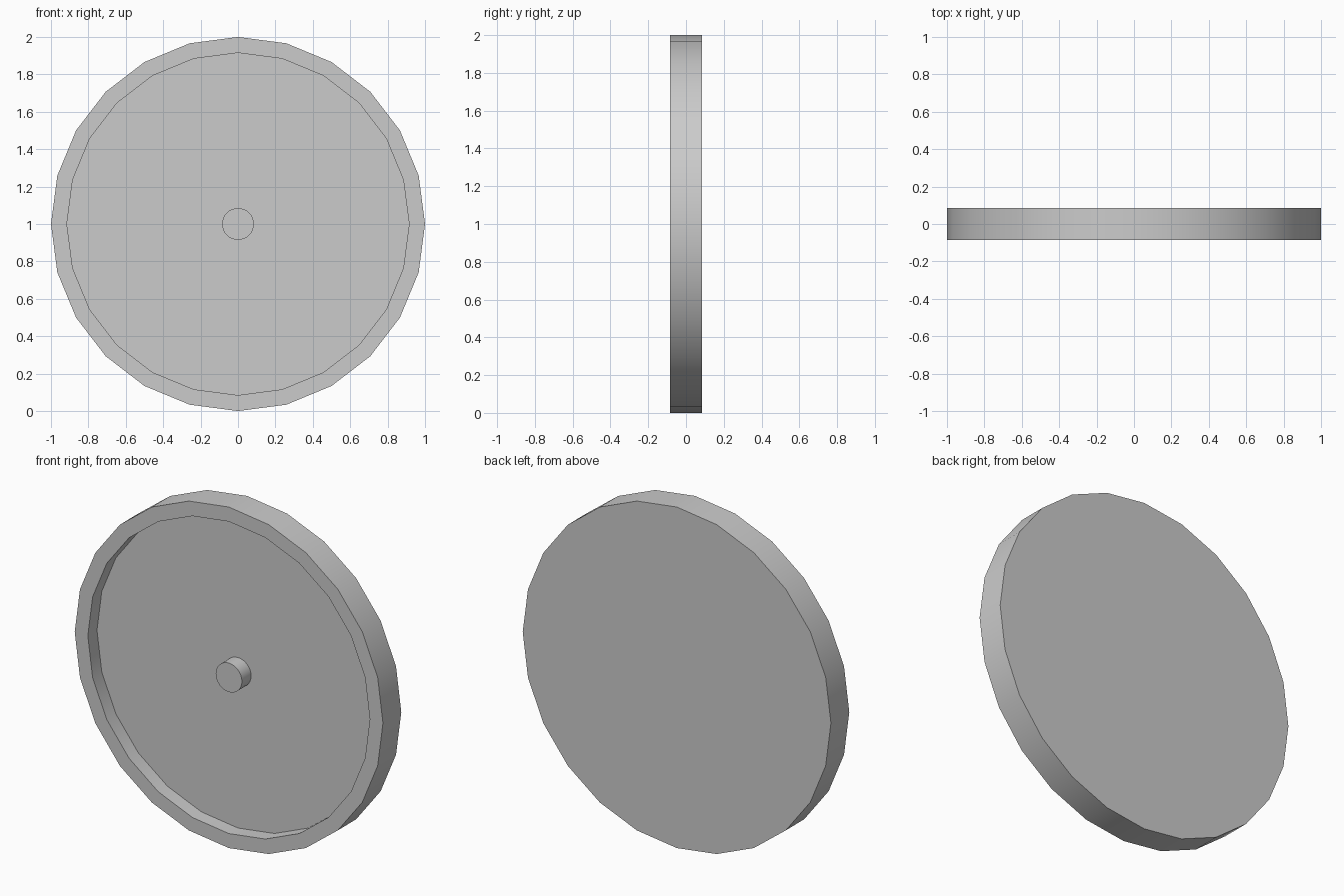
import bpy, bmesh
from math import cos, sin, pi, radians

if "Cube" in bpy.data.objects:
    bpy.data.objects.remove(bpy.data.objects["Cube"])

HALF = 0.085  # half thickness


def lathe(name, profile, sides):
    """Sweep (radius, y) rings around the y axis and cap both ends."""
    bm = bmesh.new()
    rings = [[bm.verts.new((r * cos(2 * pi * i / sides), y, 1 + r * sin(2 * pi * i / sides)))
              for i in range(sides)] for r, y in profile]
    for a, b in zip(rings, rings[1:]):
        for i in range(sides):
            j = (i + 1) % sides
            bm.faces.new((a[i], a[j], b[j], b[i]))
    bm.faces.new(rings[0])
    bm.faces.new(rings[-1])
    bmesh.ops.recalc_face_normals(bm, faces=bm.faces)
    mesh = bpy.data.meshes.new(name)
    bm.to_mesh(mesh)
    bm.free()
    ob = bpy.data.objects.new(name, mesh)
    bpy.context.collection.objects.link(ob)
    bpy.ops.object.select_all(action='DESELECT')
    ob.select_set(True)
    bpy.context.view_layer.objects.active = ob
    bpy.ops.object.shade_smooth_by_angle(angle=radians(30))
    return ob


# dish: flat back, outer wall, front rim, recessed floor
lathe("dish", [(1, HALF), (1, -HALF), (0.915, -HALF), (0.915, 0)], 24)

# centre pin, flush with the rim
lathe("centre_pin", [(HALF, 0), (HALF, -HALF)], 32)
